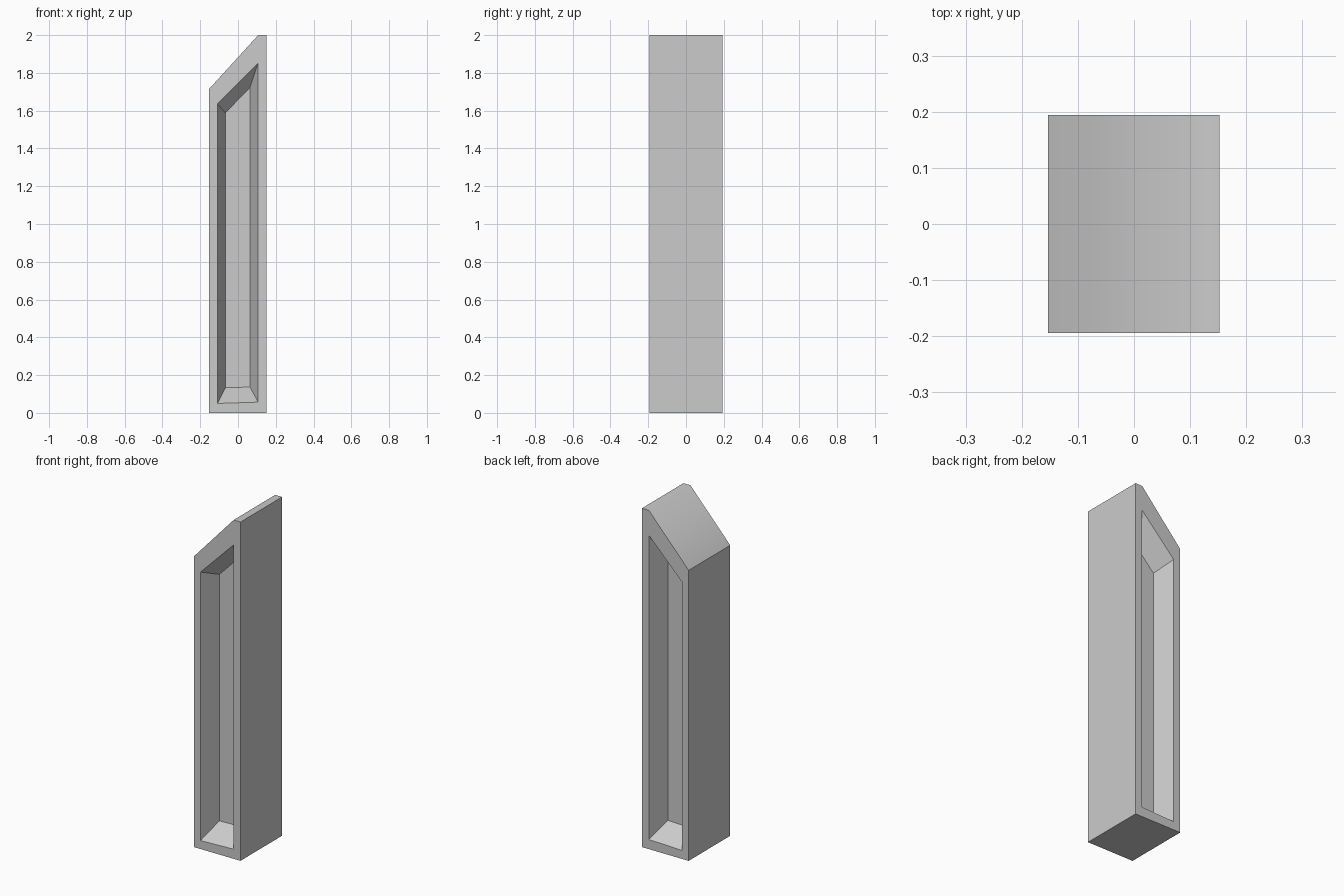
import bpy, bmesh

if "Cube" in bpy.data.objects:
    bpy.data.objects.remove(bpy.data.objects["Cube"])

# Profiles in x, z: outer silhouette, recess opening, recess floor
OUTER = [(-0.153, 0), (0.152, 0), (0.152, 2), (0.107, 2), (-0.153, 1.715)]
OPENING = [(-0.109, 0.05), (0.107, 0.057), (0.107, 1.853), (-0.109, 1.635)]
FLOOR = [(-0.067, 0.133), (0.063, 0.137), (0.063, 1.722), (-0.067, 1.588)]
HALF_DEPTH = 0.194
FLOOR_Y = 0.078

bm = bmesh.new()


def ring(profile, y):
    return [bm.verts.new((x, y, z)) for x, z in profile]


def side(sign):
    """Framed face with a tapered recess, on the front (-1) or back (+1)."""
    outer = ring(OUTER, sign * HALF_DEPTH)
    opening = ring(OPENING, sign * HALF_DEPTH)
    floor = ring(FLOOR, sign * FLOOR_Y)
    # frame: each outer corner pairs with an opening corner
    match = [0, 1, 2, 2, 3]
    for i in range(5):
        j = (i + 1) % 5
        corners = [outer[i], outer[j], opening[match[j]]]
        if match[i] != match[j]:
            corners.append(opening[match[i]])
        bm.faces.new(corners)
    # tapered recess walls and floor panel
    for i in range(4):
        j = (i + 1) % 4
        bm.faces.new((opening[i], opening[j], floor[j], floor[i]))
    bm.faces.new(floor)
    return outer


front, back = side(-1), side(1)
# outer shell joining front and back
for i in range(5):
    j = (i + 1) % 5
    bm.faces.new((front[i], front[j], back[j], back[i]))
bmesh.ops.recalc_face_normals(bm, faces=bm.faces[:])

# crisp edges everywhere except the soft crest between slope and flat top
for f in bm.faces:
    f.smooth = True
for e in bm.edges:
    e.smooth = False
bm.edges.get((front[3], back[3])).smooth = True

mesh = bpy.data.meshes.new("slanted_post")
bm.to_mesh(mesh)
bm.free()
post = bpy.data.objects.new("slanted_post", mesh)
bpy.context.collection.objects.link(post)
